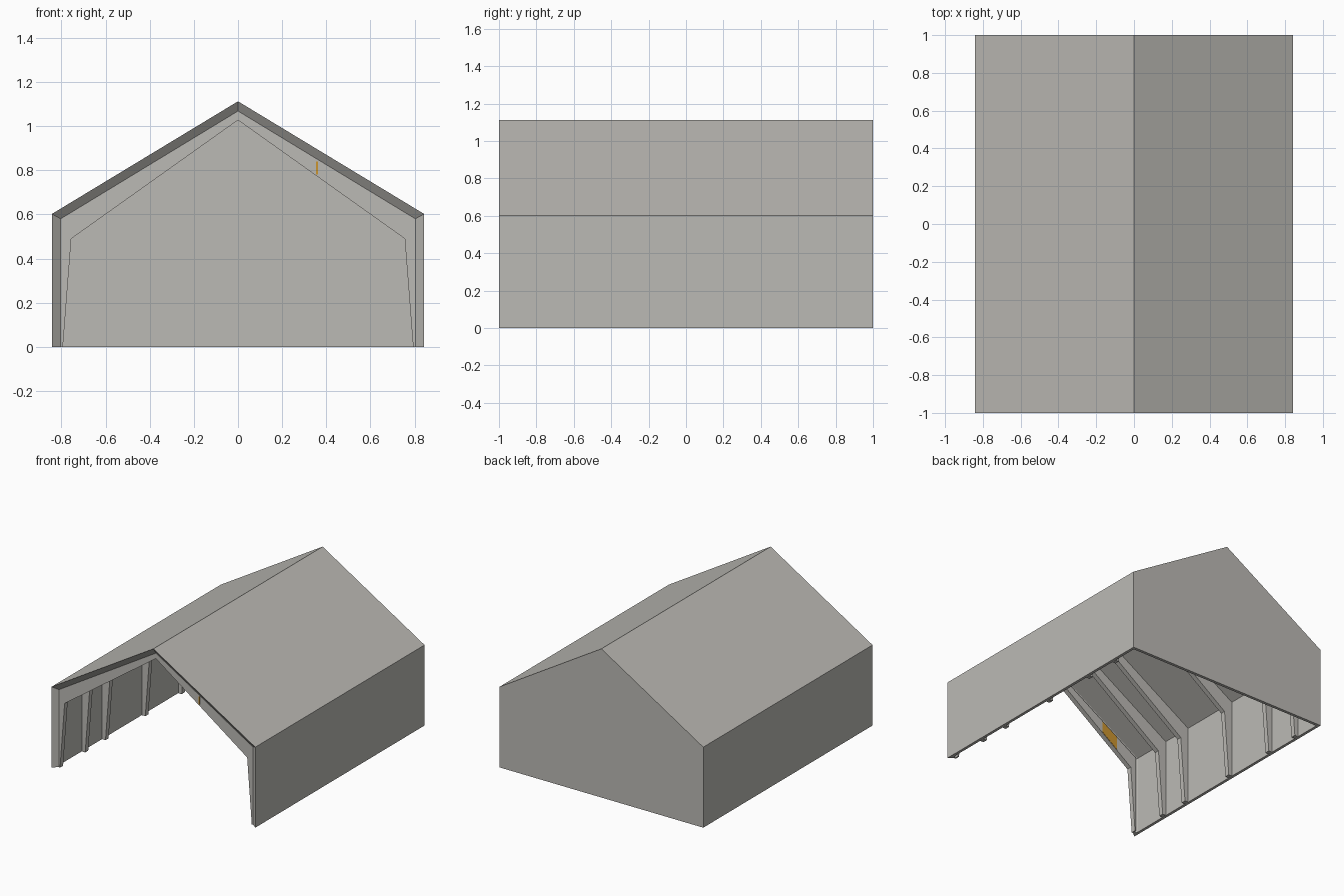
import bpy, bmesh

if "Cube" in bpy.data.objects:
    bpy.data.objects.remove(bpy.data.objects["Cube"])


def material(name, color):
    m = bpy.data.materials.new(name)
    m.diffuse_color = (*color, 1)
    m.use_nodes = True
    m.node_tree.nodes["Principled BSDF"].inputs["Base Color"].default_value = m.diffuse_color
    return m


GREY = material("warm grey", (0.5, 0.49, 0.46))
ORANGE = material("orange", (0.6, 0.3, 0.03))


def finish(name, bm, mat):
    bmesh.ops.recalc_face_normals(bm, faces=bm.faces[:])
    me = bpy.data.meshes.new(name)
    bm.to_mesh(me)
    bm.free()
    me.materials.append(mat)
    ob = bpy.data.objects.new(name, me)
    bpy.context.collection.objects.link(ob)
    return ob


def gable(foot, eave_x, eave_z, apex):
    return [(-foot, 0), (-eave_x, eave_z), (0, apex), (eave_x, eave_z), (foot, 0)]


def prism(name, pts, y0, y1, mat):
    # Extrude an x/z outline along y
    bm = bmesh.new()
    a, b = [[bm.verts.new((x, y, z)) for x, z in pts] for y in (y0, y1)]
    n = len(pts)
    bm.faces.new(a)
    bm.faces.new(b[::-1])
    for i in range(n):
        j = (i + 1) % n
        bm.faces.new((a[i], b[i], b[j], a[j]))
    return finish(name, bm, mat)


# Shell: walls, roof and closed back, with a splayed front opening
outer = gable(0.843, 0.843, 0.602, 1.112)
lip = gable(0.803, 0.803, 0.58, 1.068)
inner = gable(0.822, 0.822, 0.588, 1.085)
bm = bmesh.new()
rings = [[bm.verts.new((x, y, z)) for x, z in prof] for prof, y in
         ((outer, 1), (outer, -1), (lip, -0.968), (inner, -0.94), (inner, 0.978))]
for r0, r1 in zip(rings, rings[1:]):
    for i in range(4):
        bm.faces.new((r0[i], r0[i + 1], r1[i + 1], r1[i]))
bm.faces.new(rings[0])
bm.faces.new(rings[-1])
for i in (0, 4):
    bm.faces.new([r[i] for r in rings])
bm.faces.new((rings[0][0], rings[0][4], rings[-1][4], rings[-1][0]))
finish("barn_shell", bm, GREY)

# Portal frames with tapered haunches, unevenly spaced
frame_out = gable(0.821, 0.821, 0.587, 1.084)
front_out = gable(0.803, 0.803, 0.58, 1.068)
frame_in = gable(0.793, 0.755, 0.49, 1.027)
for k, y in enumerate((-0.952, -0.655, -0.415, 0.055, 0.485, 0.765)):
    out = front_out if k == 0 else frame_out
    prism(f"portal_frame_{k + 1}", out + frame_in[::-1], y - 0.018, y + 0.018, GREY)


# Orange plates on the front frame and on the opening's splay
def rafter_plate(name, x0, x1, y0, y1):
    low = lambda x: 1.027 - abs(x) * 0.711 + 0.004
    high = lambda x: 1.068 - abs(x) * 0.608 - 0.006
    prism(name, [(x0, low(x0)), (x1, low(x1)), (x1, high(x1)), (x0, high(x0))], y0, y1, ORANGE)


rafter_plate("rafter_plate", -0.63, -0.50, -0.936, -0.932)
prism("small_marker", [(0.353, 0.78), (0.363, 0.78), (0.363, 0.84), (0.353, 0.84)],
      -0.972, -0.968, ORANGE)
